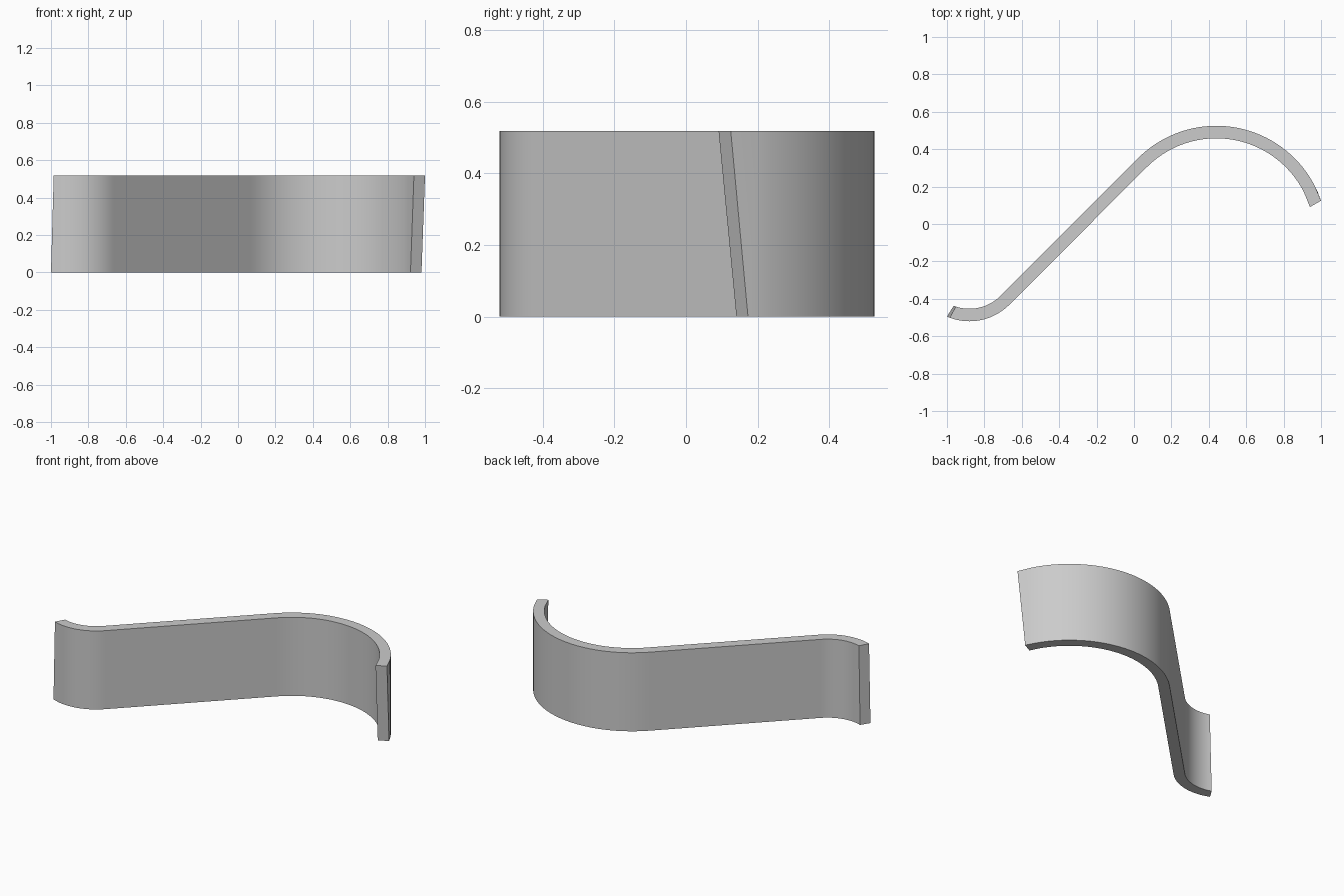
import bpy
import bmesh
import math

if "Cube" in bpy.data.objects:
    bpy.data.objects.remove(bpy.data.objects["Cube"], do_unlink=True)

HEIGHT = 0.518
SMALL = (-0.88, -0.218)     # centre of the small hook arc
LARGE = (0.44, -0.067)      # centre of the large hook arc


def polar(centre, radius, degrees):
    a = math.radians(degrees)
    return (centre[0] + radius * math.cos(a), centre[1] + radius * math.sin(a))


def sweep(start, end, steps):
    return [start + (end - start) * i / steps for i in range(steps + 1)]


def strip_side(r_small, r_large, start, end):
    """One side of the S-shaped strip, from the small hook to the large one."""
    small = [start] + sweep(255, 315, 20)
    large = sweep(135, 27, 36) + [end]
    return ([polar(SMALL, r_small, a) for a in small]
            + [polar(LARGE, r_large, a) for a in large])


# Back and front sides at the bottom and top; the ends slant with height
rails = [
    (0.0, strip_side(0.235, 0.592, 249.0, 23.9)),
    (0.0, strip_side(0.302, 0.525, 246.6, 23.3)),
    (HEIGHT, strip_side(0.302, 0.525, 249.6, 17.5)),
    (HEIGHT, strip_side(0.235, 0.592, 251.9, 18.9)),
]

# Skin the four rails into a solid strip with a flat cap at each end
bm = bmesh.new()
rows = [[bm.verts.new((x, y, z)) for x, y in pts] for z, pts in rails]
count = len(rows[0])
for k in range(4):
    a, b = rows[k], rows[(k + 1) % 4]
    for i in range(count - 1):
        bm.faces.new((a[i], a[i + 1], b[i + 1], b[i]))
bm.faces.new([r[0] for r in rows])
bm.faces.new([r[-1] for r in rows])
bmesh.ops.recalc_face_normals(bm, faces=bm.faces)
mesh = bpy.data.meshes.new("s_hook_strip")
bm.to_mesh(mesh)
bm.free()

# Plain grey finish
grey = bpy.data.materials.new("light grey")
grey.use_nodes = True
colour = (0.6, 0.6, 0.6, 1.0)
grey.diffuse_color = colour
grey.node_tree.nodes["Principled BSDF"].inputs["Base Color"].default_value = colour
mesh.materials.append(grey)

strip = bpy.data.objects.new("s_hook_strip", mesh)
bpy.context.collection.objects.link(strip)
bpy.ops.object.select_all(action='DESELECT')
strip.select_set(True)
bpy.context.view_layer.objects.active = strip
bpy.ops.object.shade_smooth_by_angle(angle=math.radians(30))
